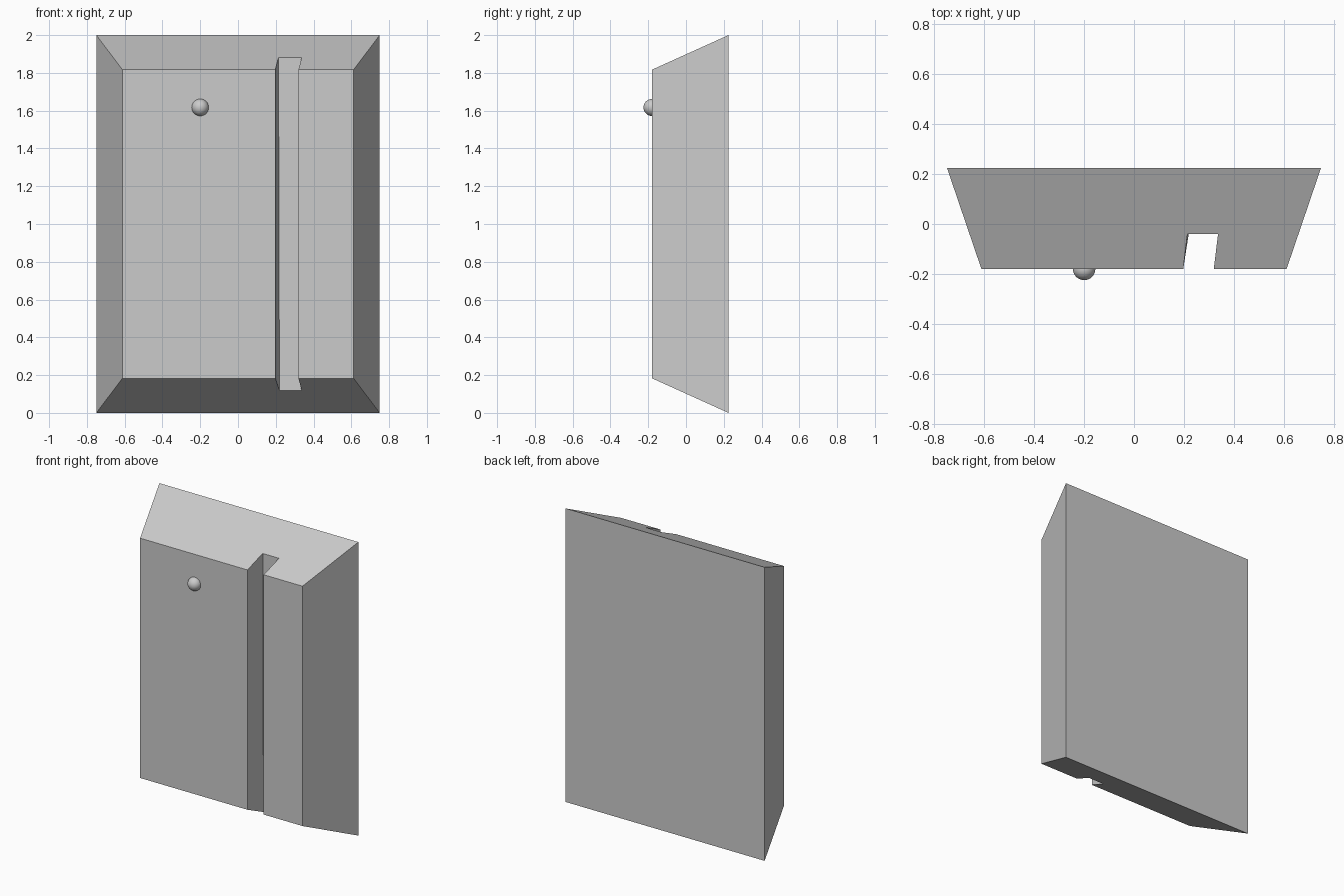
import bpy, bmesh, math

if "Cube" in bpy.data.objects:
    bpy.data.objects.remove(bpy.data.objects["Cube"])

BACK, FRONT = 0.225, -0.18


def prism(name, ring_a, ring_b):
    """Solid bridging two four-point rings."""
    bm = bmesh.new()
    a = [bm.verts.new(p) for p in ring_a]
    b = [bm.verts.new(p) for p in ring_b]
    bm.faces.new(a)
    bm.faces.new(b[::-1])
    for i in range(4):
        j = (i + 1) % 4
        bm.faces.new((a[j], a[i], b[i], b[j]))
    bmesh.ops.recalc_face_normals(bm, faces=bm.faces)
    mesh = bpy.data.meshes.new(name)
    bm.to_mesh(mesh)
    bm.free()
    obj = bpy.data.objects.new(name, mesh)
    bpy.context.collection.objects.link(obj)
    return obj


def rect(half_x, z0, z1, y):
    return [(-half_x, y, z0), (half_x, y, z0), (half_x, y, z1), (-half_x, y, z1)]


# Tapered slab: wide at the back, narrower on the front
panel = prism("panel", rect(0.75, 0, 2, BACK), rect(0.612, 0.183, 1.817, FRONT))


# Slanted slot running the full height of the front
def slot_section(z, floor_left):
    front_y, floor_y, front_left = FRONT - 0.1, -0.04, 0.198
    k = (front_y - FRONT) / (floor_y - FRONT)
    left = front_left + k * (floor_left - front_left)
    right = 0.32 + k * (0.337 - 0.32)
    return [(left, front_y, z), (right, front_y, z),
            (0.337, floor_y, z), (floor_left, floor_y, z)]


cutter = prism("slot_cutter", slot_section(-0.1, 0.220), slot_section(2.1, 0.214))
cut = panel.modifiers.new("slot", 'BOOLEAN')
cut.operation = 'DIFFERENCE'
cut.solver = 'EXACT'
cut.object = cutter
bpy.context.view_layer.objects.active = panel
panel.select_set(True)
bpy.ops.object.modifier_apply(modifier=cut.name)
bpy.data.objects.remove(cutter, do_unlink=True)

# Round knob half sunk into the front face
bpy.ops.mesh.primitive_uv_sphere_add(segments=32, ring_count=16, radius=0.045,
                                     location=(-0.2, FRONT, 1.617))
knob = bpy.context.object
knob.name = "knob"
bpy.ops.object.shade_smooth_by_angle(angle=math.radians(30))
